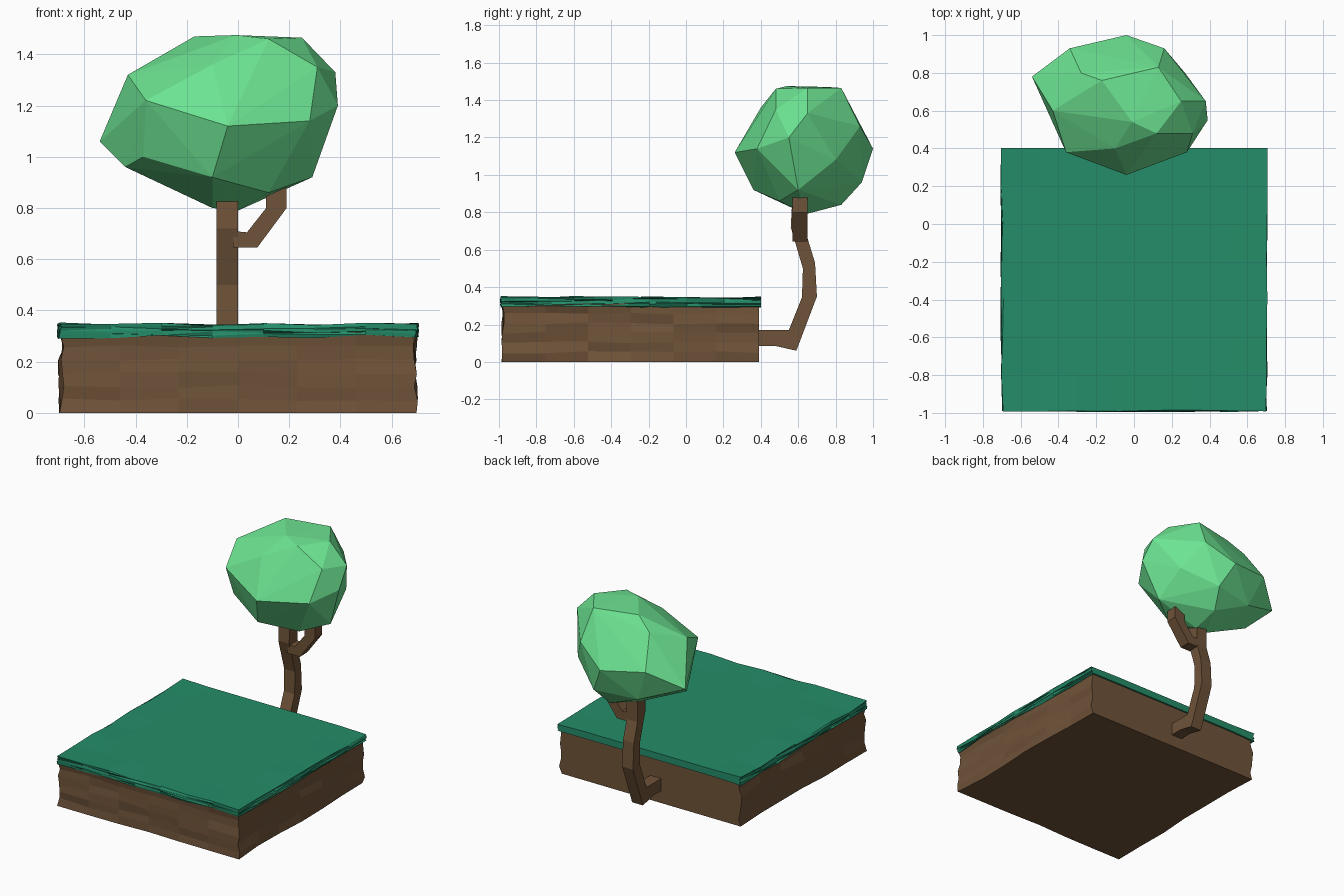
import bpy, bmesh, random
from mathutils import Vector

if "Cube" in bpy.data.objects:
    bpy.data.objects.remove(bpy.data.objects["Cube"])

random.seed(4)


def material(name, rgb):
    m = bpy.data.materials.new(name)
    m.diffuse_color = (*rgb, 1)
    m.use_nodes = True
    m.node_tree.nodes["Principled BSDF"].inputs["Base Color"].default_value = m.diffuse_color
    return m


BROWN = material("earth brown", (0.160, 0.087, 0.041))
GRASS = material("grass green", (0.018, 0.265, 0.140))
LEAF = material("leaf green", (0.150, 0.770, 0.285))


def finish(name, bm, mat):
    bmesh.ops.recalc_face_normals(bm, faces=bm.faces[:])
    me = bpy.data.meshes.new(name)
    bm.to_mesh(me)
    bm.free()
    me.materials.append(mat)
    ob = bpy.data.objects.new(name, me)
    bpy.context.collection.objects.link(ob)
    return ob


def rough_slab(name, lo, hi, mat, cuts, side, rise, flat_base, skip_back):
    """Subdivided box whose outer walls are pushed in and out at random."""
    lo, hi = Vector(lo), Vector(hi)
    bm = bmesh.new()
    bmesh.ops.create_cube(bm, size=1)
    bmesh.ops.subdivide_edges(bm, edges=bm.edges[:], cuts=cuts, use_grid_fill=True)
    for v in bm.verts:
        u = v.co + Vector((0.5, 0.5, 0.5))
        on_x = abs(v.co.x) > 0.49
        on_front, on_back = v.co.y < -0.49, v.co.y > 0.49
        v.co = Vector([lo[i] + (hi[i] - lo[i]) * u[i] for i in range(3)])
        if on_x:
            v.co.x += random.uniform(-side, side)
        if on_front:
            v.co.y += random.uniform(-side, side) * 0.6
        base = flat_base and u.z < 0.01
        if (on_x or on_front or (on_back and not skip_back)) and not base:
            v.co.z += random.uniform(-rise, rise)
    return finish(name, bm, mat)


def prism(name, outline, axis, a, b, mat):
    """Side outline extruded along one axis from a to b."""
    bm = bmesh.new()
    place = (lambda p: (a, p[0], p[1])) if axis == 0 else (lambda p: (p[0], a, p[1]))
    face = bm.faces.new([bm.verts.new(place(p)) for p in outline])
    ext = bmesh.ops.extrude_face_region(bm, geom=[face])
    for v in ext["geom"]:
        if isinstance(v, bmesh.types.BMVert):
            v.co[axis] = b
    return finish(name, bm, mat)


# Earth block and its overhanging turf
rough_slab("earth_block", (-0.69, -0.98, 0), (0.69, 0.39, 0.31), BROWN, 5, 0.013, 0.006, True, True)
rough_slab("grass_turf", (-0.698, -0.99, 0.297), (0.698, 0.402, 0.345), GRASS, 6, 0.009, 0.008, False, True)

# Trunk growing out of the back wall and bending upwards
prism("trunk", [(0.37, 0.085), (0.48, 0.085), (0.59, 0.06), (0.70, 0.35), (0.69, 0.53),
                (0.65, 0.66), (0.65, 0.90), (0.57, 0.90), (0.56, 0.72), (0.625, 0.50),
                (0.62, 0.345), (0.55, 0.17), (0.37, 0.17)], 0, -0.083, 0.0, BROWN)

# Side branch
prism("branch", [(-0.02, 0.645), (0.075, 0.645), (0.19, 0.80), (0.19, 0.88), (0.11, 0.88),
                 (0.11, 0.80), (0.035, 0.705), (-0.02, 0.71)], 1, 0.57, 0.65, BROWN)

# Faceted crown: hull around the leaf tips
tips = [(-.54, .78, 1.06), (-.43, .60, 1.32), (-.17, .76, 1.47), (-.01, .54, 1.475),
        (.25, .65, 1.465), (.12, .48, 1.46), (.13, .83, 1.465), (.38, .65, 1.33),
        (.39, .55, 1.20), (.29, .60, .92), (.12, .50, .86), (0, .64, .79),
        (-.10, .62, .80), (-.22, .60, .88), (-.44, .62, .96), (-.04, .26, 1.12),
        (.28, .38, 1.14), (.31, .48, 1.35), (-.36, .38, 1.22), (-.37, .48, 1.0),
        (-.10, .36, .92), (-.34, .93, 1.18), (-.04, 1.0, 1.14), (.16, .93, 1.26),
        (.05, .94, .96), (-.25, .88, .95), (0, .83, .84), (.27, .80, 1.08),
        (-.28, .80, 1.39), (-.10, .40, 1.36)]
bm = bmesh.new()
for p in tips:
    bm.verts.new(p)
bmesh.ops.convex_hull(bm, input=bm.verts[:])
bmesh.ops.delete(bm, geom=[v for v in bm.verts if not v.link_faces], context='VERTS')
finish("leaf_crown", bm, LEAF)
